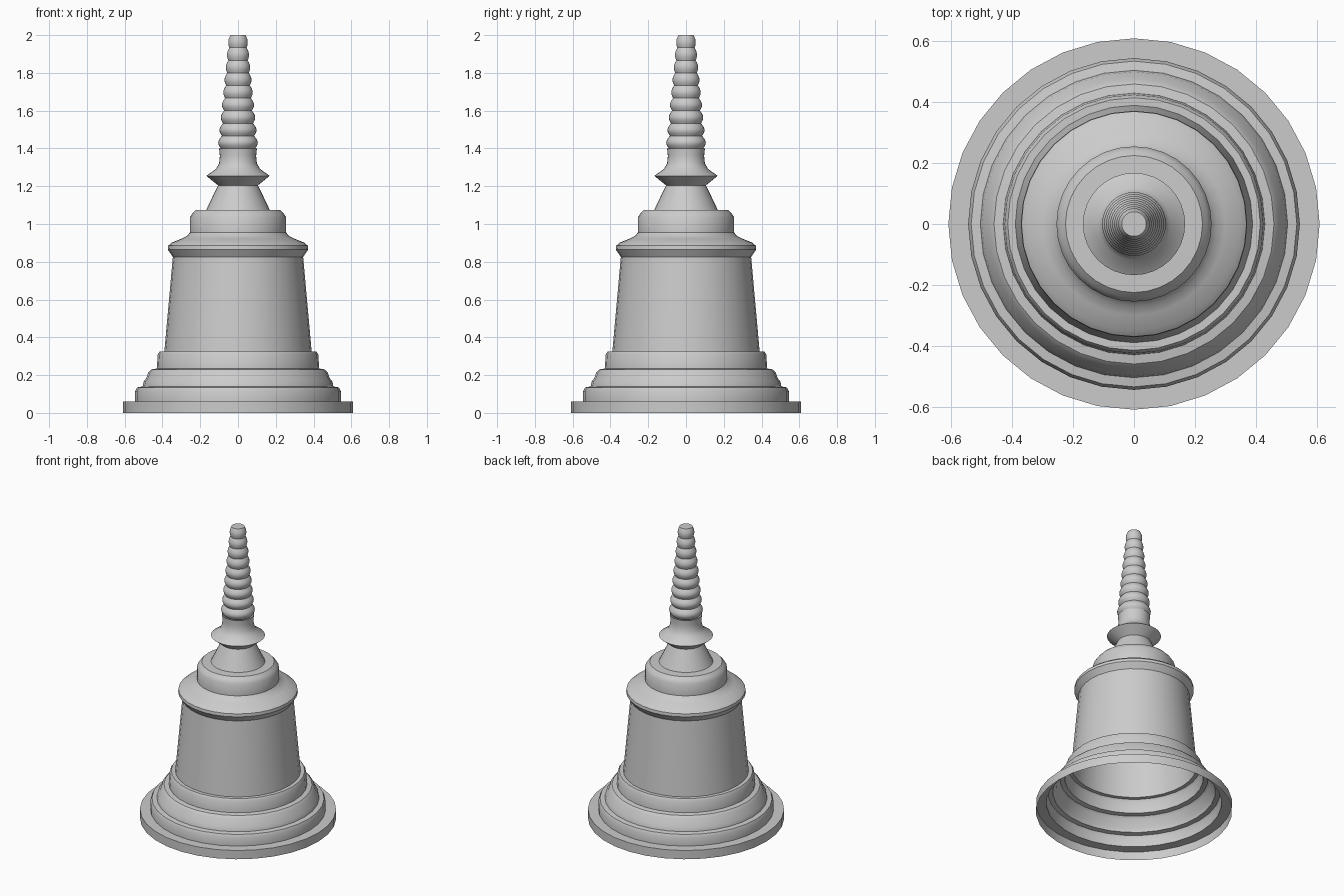
import bpy, bmesh, math

cube = bpy.data.objects.get("Cube")
if cube:
    bpy.data.objects.remove(cube, do_unlink=True)

SIDES = 32

stone = bpy.data.materials.new("grey_stone")
stone.use_nodes = True
stone.diffuse_color = (0.6, 0.6, 0.6, 1)
stone.node_tree.nodes["Principled BSDF"].inputs["Base Color"].default_value = (0.6, 0.6, 0.6, 1)


def lathe(name, profile, cap=False):
    """Revolve (radius, height) points, listed bottom to top, into an open shell."""
    bm = bmesh.new()
    rings = []
    for r, z in profile:
        rings.append([bm.verts.new((r * math.cos(a), r * math.sin(a), z))
                      for a in (math.tau * i / SIDES for i in range(SIDES))])
    for low, high in zip(rings, rings[1:]):
        for i in range(SIDES):
            j = (i + 1) % SIDES
            bm.faces.new((low[i], low[j], high[j], high[i]))
    if cap:
        bm.faces.new(rings[-1])
    mesh = bpy.data.meshes.new(name)
    bm.to_mesh(mesh)
    bm.free()
    mesh.materials.append(stone)
    obj = bpy.data.objects.new(name, mesh)
    bpy.context.collection.objects.link(obj)
    bpy.ops.object.select_all(action="DESELECT")
    obj.select_set(True)
    bpy.context.view_layer.objects.active = obj
    bpy.ops.object.shade_smooth_by_angle(angle=math.radians(35))
    return obj


# Stepped base, open underneath
lathe("stepped_base", [
    (0.61, 0), (0.61, 0.06), (0.545, 0.06), (0.545, 0.115), (0.535, 0.135),
    (0.505, 0.14), (0.5, 0.165), (0.485, 0.185), (0.475, 0.215), (0.46, 0.23),
    (0.43, 0.235), (0.425, 0.31), (0.415, 0.325), (0.39, 0.325)])

# Tapered drum
lathe("drum", [(0.39, 0.325), (0.345, 0.825)])

# Rounded cornice and the shoulder above it
lathe("cornice", [
    (0.345, 0.825), (0.372, 0.865), (0.37, 0.885), (0.35, 0.902),
    (0.3, 0.922), (0.27, 0.937), (0.255, 0.955)])
lathe("shoulder", [
    (0.255, 0.955), (0.255, 1.035), (0.242, 1.055), (0.225, 1.073), (0.168, 1.075)])

# Cone neck with a sharp flared collar
lathe("neck", [(0.168, 1.075), (0.106, 1.205)])
lathe("collar", [
    (0.106, 1.205), (0.168, 1.255), (0.118, 1.29), (0.1, 1.32), (0.096, 1.36), (0.1, 1.4)])

# Spire of shrinking rounded rings
RINGS, STEPS, START = 9, 6, 1.4
height = (2 - START) / RINGS
spire = []
for k in range(RINGS):
    for s in range(STEPS + (k == RINGS - 1)):
        t = (k + s / STEPS) / RINGS
        bulge = 0.84 + 0.16 * math.sin(math.pi * s / STEPS)
        spire.append(((0.108 - 0.06 * t) * bulge, START + height * (k + s / STEPS)))
lathe("ringed_spire", spire, cap=True)
